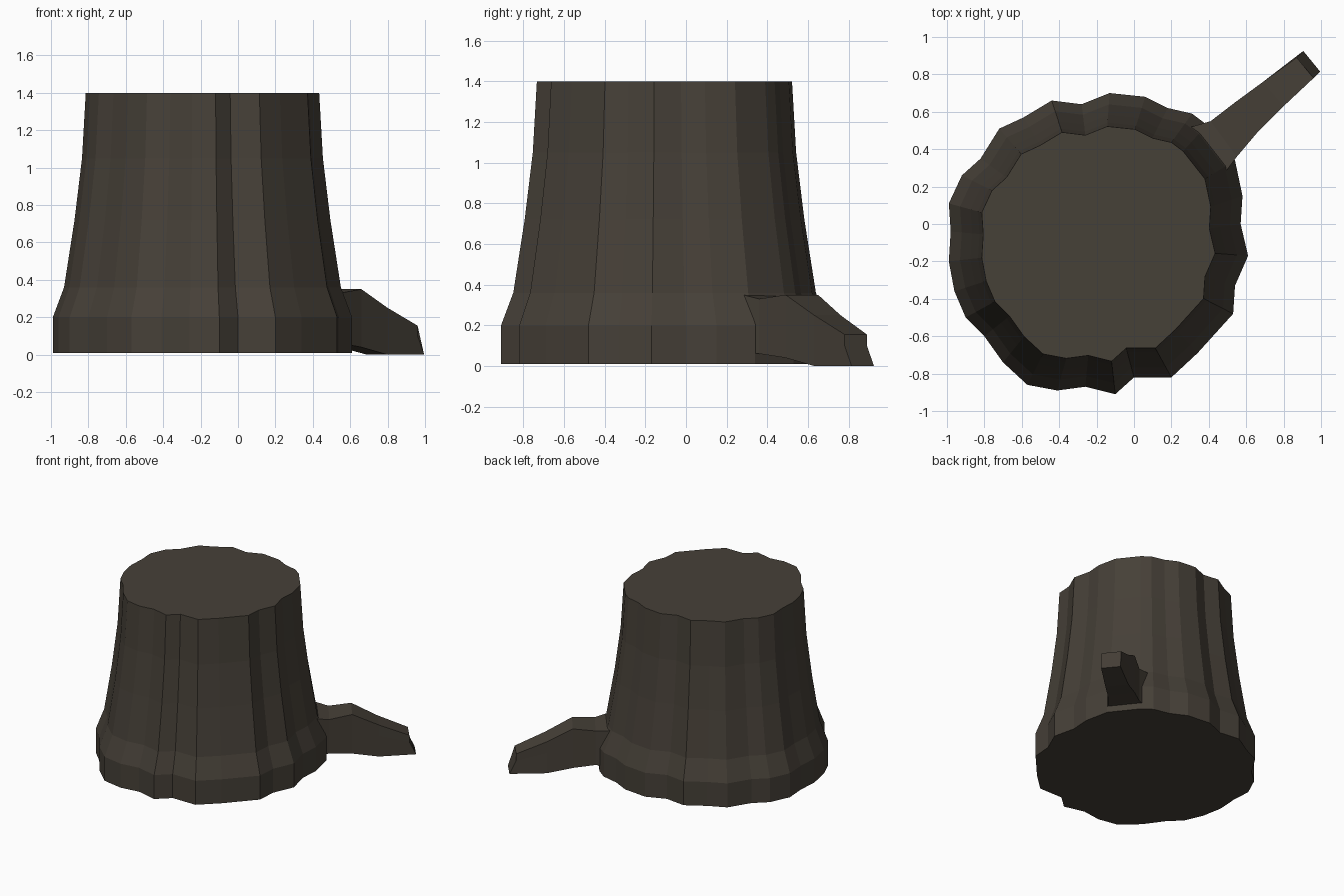
import bpy
import bmesh
from mathutils import Vector

default_cube = bpy.data.objects.get("Cube")
if default_cube:
    bpy.data.objects.remove(default_cube, do_unlink=True)


def make_material(name, colour):
    material = bpy.data.materials.new(name)
    material.use_nodes = True
    material.diffuse_color = (*colour, 1)
    shader = material.node_tree.nodes["Principled BSDF"]
    shader.inputs["Base Color"].default_value = (*colour, 1)
    shader.inputs["Roughness"].default_value = 0.9
    return material


bark = make_material("dark bark", (0.061, 0.051, 0.039))
wood = make_material("cut wood", (0.061, 0.052, 0.039))


def loft(name, sections, materials):
    """Join equal-sized closed sections with quads and cap both ends."""
    mesh = bpy.data.meshes.new(name)
    bm = bmesh.new()
    rings = [[bm.verts.new(point) for point in section] for section in sections]
    for lower, upper in zip(rings, rings[1:]):
        count = len(lower)
        for i in range(count):
            j = (i + 1) % count
            bm.faces.new((lower[i], lower[j], upper[j], upper[i]))
    bm.faces.new(reversed(rings[0]))
    end_cap = bm.faces.new(rings[-1])
    end_cap.material_index = len(materials) - 1
    bmesh.ops.recalc_face_normals(bm, faces=bm.faces)
    bm.to_mesh(mesh)
    bm.free()
    for material in materials:
        mesh.materials.append(material)
    part = bpy.data.objects.new(name, mesh)
    bpy.context.collection.objects.link(part)
    return part


# Trunk: a lobed bark outline that shrinks towards the cut top
outline = [
    (0.61, -0.17), (0.57, 0), (0.58, 0.15), (0.54, 0.34), (0.39, 0.53),
    (0.31, 0.59), (0.18, 0.62), (0.06, 0.68), (-0.13, 0.7), (-0.28, 0.64),
    (-0.44, 0.66), (-0.59, 0.57), (-0.72, 0.51), (-0.82, 0.35),
    (-0.92, 0.26), (-0.99, 0.11), (-0.98, -0.04), (-0.99, -0.2),
    (-0.96, -0.36), (-0.9, -0.5), (-0.8, -0.6), (-0.7, -0.74),
    (-0.57, -0.86), (-0.41, -0.89), (-0.26, -0.87), (-0.1, -0.91),
    (0, -0.82), (0.2, -0.82), (0.34, -0.69), (0.53, -0.48), (0.54, -0.33),
]
centre = Vector((-0.19, -0.11))
profile = [(0.01, 1), (0.2, 1), (0.36, 0.925), (0.72, 0.855), (1.05, 0.805), (1.4, 0.78)]


def trunk_ring(height, scale):
    points = [centre + (Vector(point) - centre) * scale for point in outline]
    return [(p.x, p.y, height) for p in points]


loft("stump_trunk", [trunk_ring(z, s) for z, s in profile], [bark, wood])


# Root: sections run from inside the trunk to the tip on the ground
def root_section(left, right, top, bottom, toe=0):
    reach = Vector((0.7, 0.7)) * toe
    corners = [(left, top, 0), (right, top, 0),
               (right, top * 0.65 + bottom * 0.35, 0),
               (right, bottom, 1), (left, bottom, 1),
               (left, top * 0.65 + bottom * 0.35, 0)]
    return [(*(Vector(side) + reach * low), z) for side, z, low in corners]


loft("side_root", [
    root_section((0.24, 0.5), (0.46, 0.24), 0.36, 0.06),
    root_section((0.41, 0.55), (0.55, 0.36), 0.33, 0.06),
    root_section((0.54, 0.65), (0.66, 0.49), 0.35, 0.04),
    root_section((0.69, 0.76), (0.8, 0.63), 0.25, 0),
    root_section((0.87, 0.89), (0.96, 0.78), 0.155, 0, 0.05),
], [bark])
